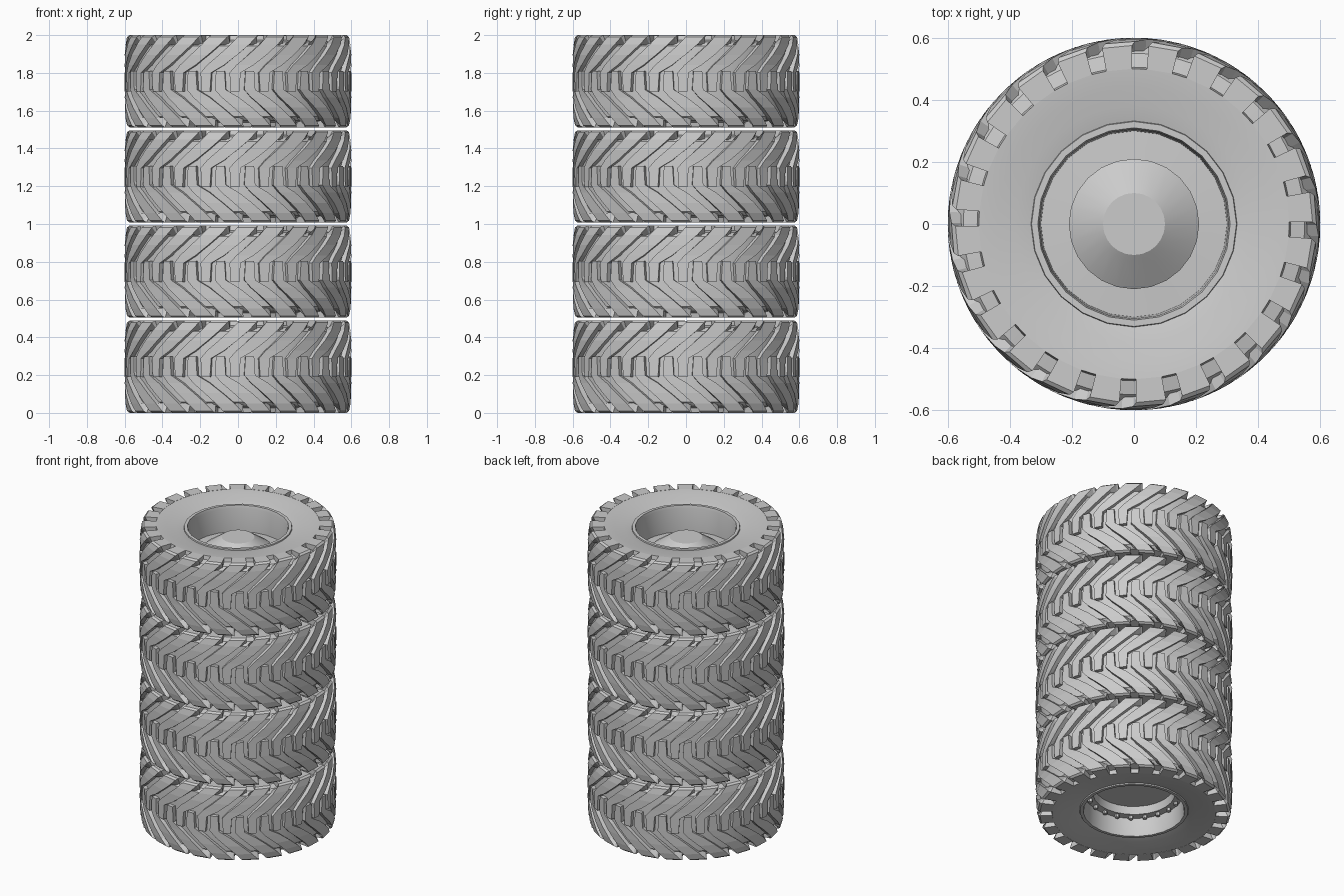
import bpy, bmesh
from math import sin, cos, radians, tau

cube = bpy.data.objects.get("Cube")
if cube:
    bpy.data.objects.remove(cube)

TYRES, PITCH, HEIGHT = 4, 0.504, 0.488
MID = HEIGHT / 2
LUGS = 24

grey = bpy.data.materials.new("rubber grey")
grey.use_nodes = True
colour = (0.6, 0.6, 0.6, 1)
grey.diffuse_color = colour
grey.node_tree.nodes["Principled BSDF"].inputs["Base Color"].default_value = colour


def polar(r, deg, z):
    return (r * cos(radians(deg)), r * sin(radians(deg)), z)


def finish(name, bm, smooth=None):
    bmesh.ops.recalc_face_normals(bm, faces=bm.faces)
    mesh = bpy.data.meshes.new(name)
    bm.to_mesh(mesh)
    bm.free()
    mesh.materials.append(grey)
    obj = bpy.data.objects.new(name, mesh)
    bpy.context.collection.objects.link(obj)
    if smooth:
        bpy.ops.object.select_all(action='DESELECT')
        obj.select_set(True)
        bpy.context.view_layer.objects.active = obj
        bpy.ops.object.shade_smooth_by_angle(angle=radians(smooth))
    return obj


def lathe(name, profile, sides, smooth):
    """Spin a closed (radius, z) profile about the z axis."""
    bm = bmesh.new()
    verts = [bm.verts.new((r, 0, z)) for r, z in profile]
    edges = [bm.edges.new((a, b)) for a, b in zip(verts, verts[1:])]
    bmesh.ops.spin(bm, geom=verts + edges, cent=(0, 0, 0), axis=(0, 0, 1),
                   angle=tau, steps=sides, use_merge=True)
    bmesh.ops.remove_doubles(bm, verts=bm.verts, dist=0.0005)
    return finish(name, bm, smooth)


# Carcass: half profile from bead to groove floor, mirrored about mid height
half = [(0.315, 0.455), (0.335, 0.462), (0.38, 0.468), (0.44, 0.481), (0.5, 0.487),
        (0.505, 0.462), (0.55, 0.452), (0.57, 0.43), (0.575, 0.35)]
carcass = lathe("tyre_carcass", half + [(r, HEIGHT - z) for r, z in reversed(half)], 72, 35)

# Wheel: rim lip, well, disc with raised hub, dished underside
rim = lathe("wheel_rim", [
    (0, 0.4), (0.1, 0.4), (0.115, 0.39), (0.21, 0.325), (0.21, 0.3), (0.3, 0.295),
    (0.305, 0.45), (0.31, 0.468), (0.33, 0.468), (0.335, 0.45),
    (0.335, 0.03), (0.33, 0.02), (0.31, 0.02), (0.305, 0.04), (0.3, 0.14),
    (0.25, 0.14), (0.24, 0.19), (0, 0.19)], 24, 25)

# Lug stations: centre angle, half width, outer radius, height above mid
STATIONS = [(0, 2.2, 0.6, -0.055), (0, 2.8, 0.6, 0.045), (5, 4.4, 0.6, 0.085),
            (11.5, 4.7, 0.6, 0.14), (17.5, 4.8, 0.596, 0.195), (21, 4.8, 0.588, 0.234),
            (22, 4.8, 0.575, MID), (22, 4.8, 0.5, MID)]


def add_lug(bm, start, side):
    rings = []
    for centre, width, r, h in STATIONS:
        root_r, root_h = min(r, 0.55), min(h, 0.19)
        rings.append([bm.verts.new(polar(rr, start + centre + s * width, MID + side * hh))
                      for rr, hh, s in ((r, h, -1), (r, h, 1),
                                        (root_r, root_h, 1), (root_r, root_h, -1))])
    for a, b in zip(rings, rings[1:]):
        for i in range(4):
            j = (i + 1) % 4
            bm.faces.new((a[i], a[j], b[j], b[i]))
    bm.faces.new(rings[0])
    bm.faces.new(rings[-1])


# Chevron tread: upper and lower lugs interleaved by half a step
bm = bmesh.new()
step = 360 / LUGS
for k in range(LUGS):
    add_lug(bm, k * step - 16.5, 1)
    add_lug(bm, (k + 0.5) * step - 16.5, -1)
tread = finish("tread_lugs", bm)

# Bolts on the underside of the wheel
bm = bmesh.new()
for k in range(20):
    made = bmesh.ops.create_cone(bm, cap_ends=True, segments=6, radius1=0.014,
                                 radius2=0.014, depth=0.03)
    bmesh.ops.translate(bm, verts=made["verts"], vec=polar(0.275, k * 18, 0.135))
bolts = finish("wheel_bolts", bm)

# Stack copies of the finished tyre
for level in range(1, TYRES):
    for part in (carcass, rim, tread, bolts):
        copy = part.copy()
        copy.name = f"{part.name}_{level + 1}"
        copy.location.z = level * PITCH
        bpy.context.collection.objects.link(copy)
